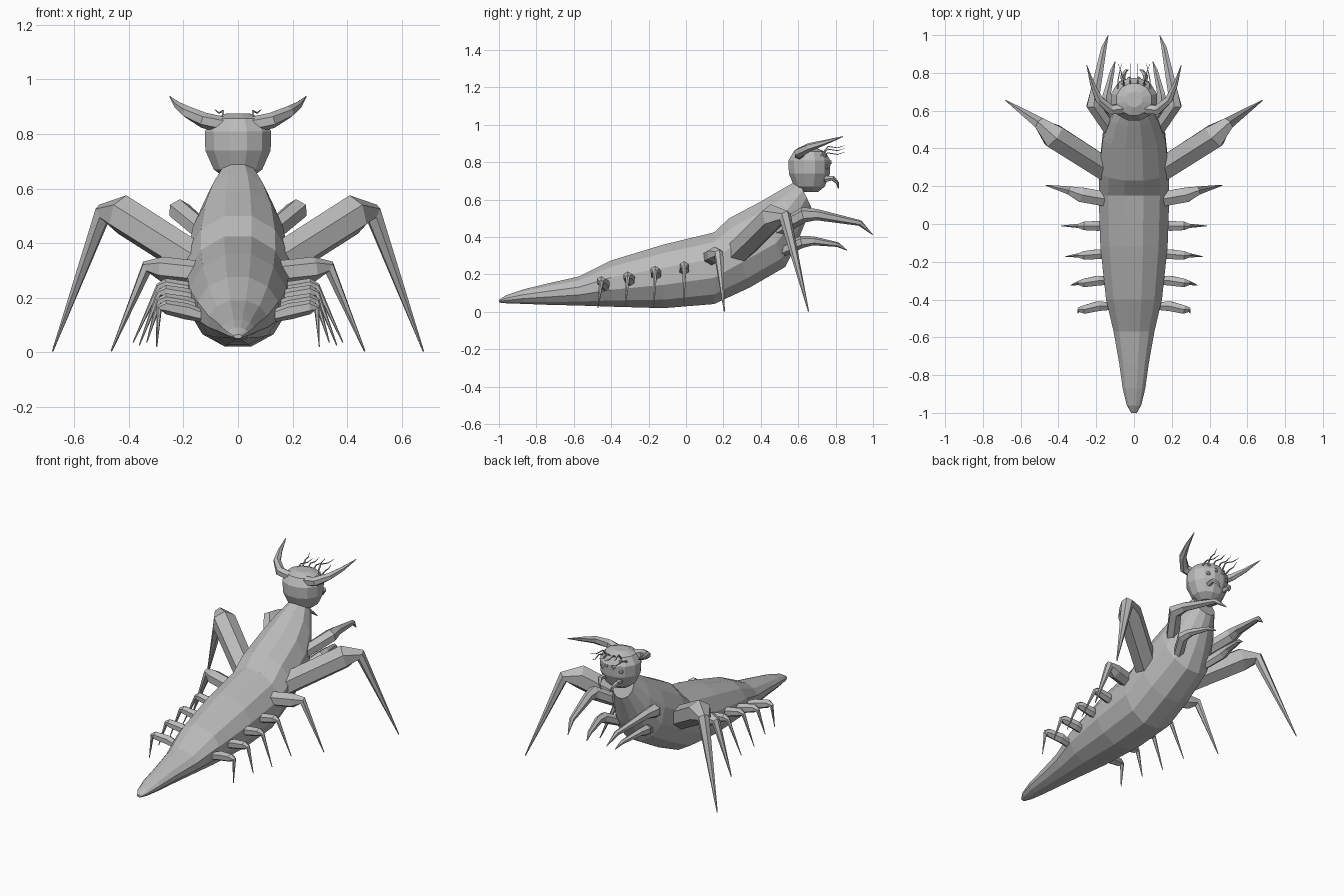
import bpy, bmesh, math
from mathutils import Vector

if "Cube" in bpy.data.objects:
    bpy.data.objects.remove(bpy.data.objects["Cube"])

grey = bpy.data.materials.new("chitin grey")
grey.use_nodes = True
grey.diffuse_color = (0.5, 0.5, 0.5, 1)
grey.node_tree.nodes["Principled BSDF"].inputs["Base Color"].default_value = (0.5, 0.5, 0.5, 1)


def finish(name, bm):
    bmesh.ops.recalc_face_normals(bm, faces=bm.faces)
    mesh = bpy.data.meshes.new(name)
    bm.to_mesh(mesh)
    bm.free()
    mesh.materials.append(grey)
    obj = bpy.data.objects.new(name, mesh)
    bpy.context.collection.objects.link(obj)
    return obj


def loft(name, rings):
    """Skin a list of equal-length point rings and cap both ends."""
    bm = bmesh.new()
    rows = [[bm.verts.new(p) for p in ring] for ring in rings]
    n = len(rows[0])
    for a, b in zip(rows, rows[1:]):
        for i in range(n):
            j = (i + 1) % n
            bm.faces.new((a[i], a[j], b[j], b[i]))
    bm.faces.new(rows[0])
    bm.faces.new(rows[-1])
    return finish(name, bm)


def tube(name, path, sides=6):
    """Faceted limb through (x, y, z, radius) points."""
    pts = [Vector(p[:3]) for p in path]
    rings = []
    for i, p in enumerate(pts):
        before = (p - pts[i - 1]).normalized() if i else Vector()
        after = (pts[i + 1] - p).normalized() if i < len(pts) - 1 else Vector()
        t = (before + after).normalized()
        # a steady side direction keeps the facets from twisting
        u = Vector((-t.y, t.x, 0)).normalized()
        v = t.cross(u)
        ring = []
        for k in range(sides):
            a = math.tau * (k + 0.5) / sides
            ring.append(p + (u * math.cos(a) + v * math.sin(a)) * path[i][3])
        rings.append(ring)
    return loft(name, rings)


def pair(name, path, sides=6):
    tube("left_" + name, path, sides)
    tube("right_" + name, [(-x, y, z, r) for x, y, z, r in path], sides)


# Body: top point (y, z), bottom point (y, z), half width
sections = [
    (-1.0, .065, -1.0, .05, .015), (-.96, .09, -.96, .046, .038),
    (-.87, .12, -.87, .043, .06), (-.74, .152, -.74, .038, .078),
    (-.57, .19, -.57, .034, .108), (-.4, .275, -.4, .028, .148),
    (-.12, .36, -.12, .02, .178), (.15, .425, .15, .042, .187),
    (.23, .50, .34, .13, .185), (.40, .59, .53, .24, .165),
    (.52, .66, .59, .36, .125), (.60, .705, .67, .56, .07),
]
rings = []
for ty, tz, by, bz, w in sections:
    ring = []
    for k in range(12):
        a = math.tau * (k + 0.5) / 12
        f = 0.5 + 0.5 * math.sin(a) / math.cos(math.tau / 24)
        ring.append((w * math.cos(a) / math.cos(math.tau / 24),
                     by + (ty - by) * f, bz + (tz - bz) * f))
    rings.append(ring)
loft("body", rings)

# Head
head = [(.64, .05), (.67, .092), (.74, .124), (.81, .126), (.857, .095), (.875, .045)]
loft("head", [[(r * math.cos(math.tau * (k + .5) / 12),
                .66 + .92 * r * math.sin(math.tau * (k + .5) / 12), z)
               for k in range(12)] for z, r in head])

# Horns curving outward and forward
pair("horn", [(.06, .61, .835, .03), (.125, .605, .85, .029), (.185, .66, .88, .023),
              (.22, .74, .905, .014), (.25, .84, .938, .002)])

# Large walking legs
pair("front_leg", [(.12, .27, .31, .07), (.425, .465, .505, .073),
                   (.495, .53, .51, .036), (.68, .655, .003, .003)])
pair("second_leg", [(.14, .13, .29, .045), (.28, .155, .305, .045),
                    (.335, .175, .31, .026), (.465, .205, .003, .003)])

# Small abdominal legs
for i, (y, z, tip, tip_z) in enumerate([(-.01, .23, .385, .035), (-.16, .205, .362, .025),
                                        (-.3, .175, .335, .035), (-.435, .15, .298, .02)]):
    back = -.012 * i
    pair(f"small_leg_{i + 1}", [(.12, y, z - .02, .022), (.19, y, z, .03),
                                (.265, y + back / 2, z + .015, .026),
                                (.29, y + back / 2, z + .01, .013),
                                (tip, y + back, tip_z, .002)])

# Grasping arms below the neck
pair("upper_arm", [(.1, .46, .42, .04), (.215, .63, .52, .042), (.205, .7, .52, .03),
                   (.16, .93, .475, .016), (.137, .998, .413, .002)])
pair("lower_arm", [(.08, .48, .31, .03), (.15, .62, .375, .033), (.145, .68, .38, .024),
                   (.115, .81, .36, .013), (.1, .86, .33, .002)])

# Face: mandibles, eyes and bristles
pair("mandible", [(.055, .74, .71, .016), (.06, .785, .715, .014),
                  (.045, .81, .69, .009), (.03, .815, .66, .002)], 5)
for name, x, y, z, r in [("inner_eye", .025, .765, .8, .016), ("outer_eye", .065, .745, .775, .018),
                         ("upper_eye", .055, .74, .835, .012)]:
    for side, s in (("left_", 1), ("right_", -1)):
        bm = bmesh.new()
        bmesh.ops.create_icosphere(bm, subdivisions=1, radius=r)
        finish(side + name, bm).location = (s * x, y, z)
for i, (x, spread, z) in enumerate([(.02, .0, .87), (.055, .03, .885), (.085, -.02, .85)]):
    pair(f"bristle_{i + 1}", [(x, .72, .835, .006), (x, .76, z, .004),
                              (x + spread / 2, .81, z - .008, .003),
                              (x + spread, .85, z + .005, .001)], 4)
